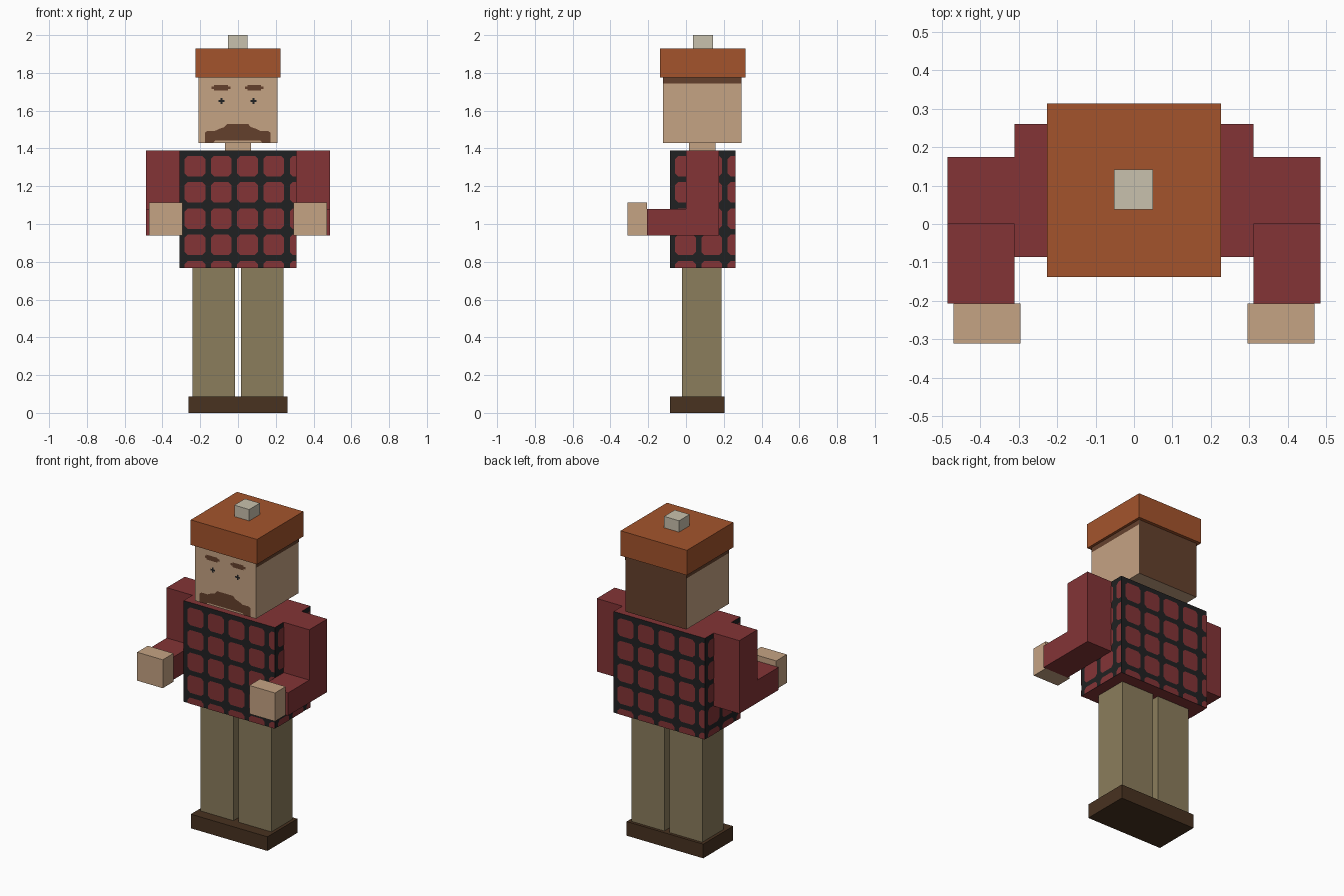
import bpy
import bmesh
from mathutils import Vector

if "Cube" in bpy.data.objects:
    bpy.data.objects.remove(bpy.data.objects["Cube"], do_unlink=True)


def material(name, rgb):
    linear = [((c / 255 + 0.055) / 1.055) ** 2.4 for c in rgb] + [1]
    mat = bpy.data.materials.new(name)
    mat.use_nodes = True
    mat.diffuse_color = linear
    mat.node_tree.nodes["Principled BSDF"].inputs["Base Color"].default_value = linear
    return mat


SKIN = material("skin", (197, 163, 131))
RED = material("shirt red", (131, 52, 54))
BLACK = material("plaid black", (32, 33, 34))
TROUSER = material("trouser khaki", (139, 125, 92))
SHOE = material("shoe brown", (72, 50, 32))
HAIR = material("hair brown", (100, 64, 44))
HAT = material("hat orange", (164, 84, 44))
POMPOM = material("pompom cream", (201, 193, 173))


def finish(name, bm, mats):
    mesh = bpy.data.meshes.new(name)
    bm.to_mesh(mesh)
    bm.free()
    for m in mats:
        mesh.materials.append(m)
    obj = bpy.data.objects.new(name, mesh)
    bpy.context.collection.objects.link(obj)
    return obj


def box(name, x, y, z, *mats, rule=None):
    """Box between ranges; rule(normal) picks a face's material slot."""
    bm = bmesh.new()
    bmesh.ops.create_cube(bm, size=1)
    for v in bm.verts:
        v.co = [r[0] if c < 0 else r[1] for c, r in zip(v.co, (x, y, z))]
    bm.normal_update()
    if rule:
        for f in bm.faces:
            f.material_index = rule(f.normal)
    return finish(name, bm, mats)


def plates(name, origin, across, shapes, mat):
    """Flat painted shapes just in front of an upright wall."""
    across, up = Vector(across), Vector((0, 0, 1))
    base = Vector(origin) + across.cross(up) * 0.002
    bm = bmesh.new()
    for shape in shapes:
        bm.faces.new([bm.verts.new(base + across * u + up * v) for u, v in shape])
    return finish(name, bm, [mat])


def patches(width, height):
    """Cut-corner plaid squares, trimmed at the wall's far and lower edges."""
    pitch, size, cut, margin = 0.139, 0.109, 0.016, 0.029
    shapes = []
    for i in range(5):
        for j in range(5):
            u0, v1 = margin + i * pitch, height - margin - j * pitch
            if u0 >= width or v1 <= 0:
                continue
            u1, v0 = u0 + size, v1 - size
            ring = [(u0 + cut, v0), (u1 - cut, v0), (u1, v0 + cut), (u1, v1 - cut),
                    (u1 - cut, v1), (u0 + cut, v1), (u0, v1 - cut), (u0, v0 + cut)]
            ring = [(min(u, width), max(v, 0)) for u, v in ring]
            shapes.append(list(dict.fromkeys(ring)))
    return shapes


# Shoes, legs, arms and hands
box("shoes", (-.261, .261), (-.086, .205), (0, .087), SHOE)
for side, s in (("left", 1), ("right", -1)):
    def span(a, b):
        return sorted((s * a, s * b))
    box(side + "_leg", span(.017, .242), (-.02, .187), (.087, .767), TROUSER)
    box(side + "_upper_arm", span(.311, .486), (0, .175), (.94, 1.39), RED)
    box(side + "_forearm", span(.311, .486), (-.207, 0), (.94, 1.08), RED)
    box(side + "_hand", span(.295, .47), (-.311, -.207), (.94, 1.115), SKIN)

# Torso with plaid on its four walls
X, Y0, Y1, Z0, Z1 = .311, -.086, .261, .767, 1.39
box("torso", (-X, X), (Y0, Y1), (Z0, Z1), RED, BLACK,
    rule=lambda n: int(abs(n.z) < 0.5))
wide, deep, tall = 2 * X, Y1 - Y0, Z1 - Z0
for name, origin, across, width in (
        ("front", (-X, Y0, Z0), (1, 0, 0), wide),
        ("back", (X, Y1, Z0), (-1, 0, 0), wide),
        ("left", (X, Y0, Z0), (0, 1, 0), deep),
        ("right", (-X, Y1, Z0), (0, -1, 0), deep)):
    plates("plaid_" + name, origin, across, patches(width, tall), RED)

# Neck, head with hair on the back, hat
box("neck", (-.069, .069), (.015, .155), (1.39, 1.43), SKIN)
HX, HY0, HY1 = .208, -.121, .294
box("head", (-HX, HX), (HY0, HY1), (1.43, 1.776), SKIN, HAIR,
    rule=lambda n: int(n.y > 0.5))
band = [[(0, 1.745), (HY1 - HY0, 1.745), (HY1 - HY0, 1.776), (0, 1.776)]]
plates("left_hair_band", (HX, HY0, 0), (0, 1, 0), band, HAIR)
plates("right_hair_band", (-HX, HY1, 0), (0, -1, 0), band, HAIR)
box("hat", (-.226, .226), (-.138, .314), (1.776, 1.93), HAT)
box("pompom", (-.052, .05), (.038, .142), (1.93, 2), POMPOM)


# Face details
def rect(u, v, w, h):
    return [(u - w, v - h), (u + w, v - h), (u + w, v + h), (u - w, v + h)]


face = ((-.002, HY0, 0), (1, 0, 0))
for side, s in (("left", 1), ("right", -1)):
    eye = s * .085
    plates(side + "_eye", *face, [rect(eye, 1.652, .016, .005),
                                  rect(eye, 1.6625, .005, .0055),
                                  rect(eye, 1.6415, .005, .0055)], BLACK)
    brow = s * .088
    plates(side + "_eyebrow", *face, [rect(brow, 1.722, .05, .007),
                                      rect(brow, 1.7325, .037, .0035),
                                      rect(brow, 1.7105, .037, .0045)], HAIR)
half = [(.12, 1.441), (.13, 1.431), (.174, 1.431), (.174, 1.484), (.16, 1.493),
        (.12, 1.493), (.095, 1.505), (.07, 1.513), (.055, 1.53)]
outline = half + [(-u, v) for u, v in reversed(half)]
plates("moustache", *face, [outline], HAIR)
